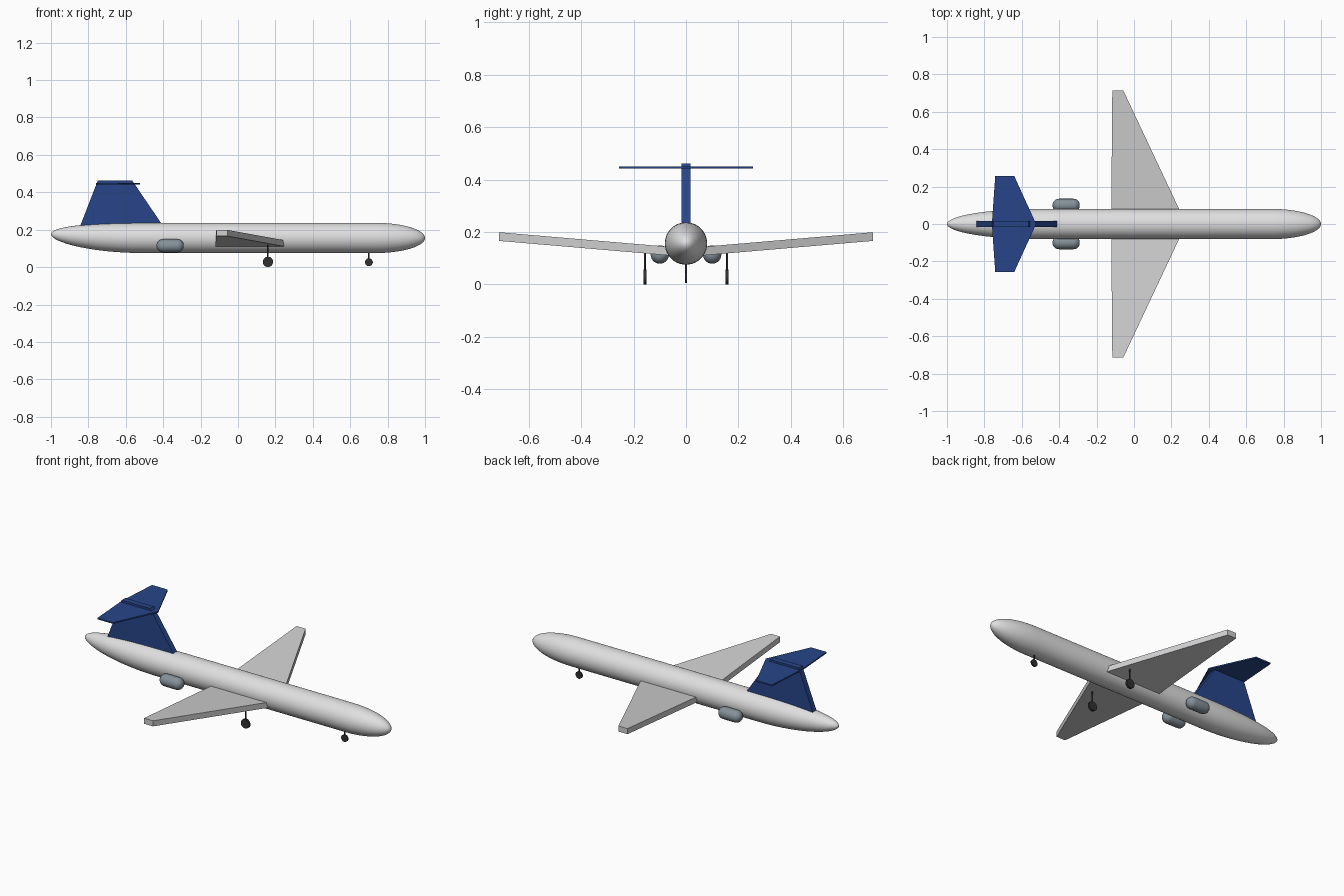
import bpy
import bmesh
from math import sin, cos, pi, sqrt, radians
from mathutils import Vector, Matrix

if "Cube" in bpy.data.objects:
    bpy.data.objects.remove(bpy.data.objects["Cube"])


def material(name, *rgb):
    m = bpy.data.materials.new(name)
    m.use_nodes = True
    m.diffuse_color = (*rgb, 1)
    m.node_tree.nodes["Principled BSDF"].inputs["Base Color"].default_value = (*rgb, 1)
    return m


white = material("fuselage white", 0.74, 0.74, 0.75)
grey = material("wing grey", 0.63, 0.63, 0.64)
blue = material("tail blue", 0.02, 0.06, 0.25)
steel = material("engine steel", 0.23, 0.28, 0.32)
dark = material("gear dark", 0.03, 0.03, 0.034)


def finish(name, bm, mat, smooth=False):
    bmesh.ops.recalc_face_normals(bm, faces=bm.faces)
    mesh = bpy.data.meshes.new(name)
    bm.to_mesh(mesh)
    bm.free()
    mesh.materials.append(mat)
    ob = bpy.data.objects.new(name, mesh)
    bpy.context.collection.objects.link(ob)
    if smooth:
        bpy.ops.object.select_all(action="DESELECT")
        ob.select_set(True)
        bpy.context.view_layer.objects.active = ob
        bpy.ops.object.shade_smooth_by_angle(angle=radians(40))
    return ob


def tube(name, stations, mat, y=0, sides=40):
    """Rings along x; each station is (x, centre z, radius)."""
    bm = bmesh.new()
    rings = []
    for x, z, r in stations:
        rings.append([bm.verts.new((x, y + r * cos(2 * pi * i / sides),
                                    z + r * sin(2 * pi * i / sides)))
                      for i in range(sides)])
    for a, b in zip(rings, rings[1:]):
        for i in range(sides):
            j = (i + 1) % sides
            bm.faces.new((a[i], a[j], b[j], b[i]))
    bm.faces.new(rings[0])
    bm.faces.new(rings[-1])
    return finish(name, bm, mat, smooth=True)


def slab(name, outline, offset, mat):
    """A flat outline extruded along an offset vector."""
    bm = bmesh.new()
    face = bm.faces.new([bm.verts.new(p) for p in outline])
    new = bmesh.ops.extrude_face_region(bm, geom=[face])["geom"]
    bmesh.ops.translate(bm, vec=Vector(offset),
                        verts=[v for v in new if isinstance(v, bmesh.types.BMVert)])
    return finish(name, bm, mat)


def cylinder(name, radius, depth, centre, mat, sides, axis="Z"):
    bm = bmesh.new()
    turn = Matrix.Rotation(pi / 2, 4, "X") if axis == "Y" else Matrix()
    bmesh.ops.create_cone(bm, cap_ends=True, segments=sides, radius1=radius,
                          radius2=radius, depth=depth,
                          matrix=Matrix.Translation(centre) @ turn)
    return finish(name, bm, mat, smooth=True)


# Fuselage: rising elliptical tail, straight body, elliptical nose
R, Z, STEPS = 0.081, 0.156, 14
stations = []
for i in range(STEPS + 1):
    t = cos(pi / 2 * i / STEPS * 0.98 + 0.03)
    stations.append((-0.5 - 0.5 * t, Z + 0.02 * t * t, R * sqrt(1 - t * t)))
for i in range(STEPS + 1):
    t = sin(pi / 2 * i / STEPS * 0.98)
    stations.append((0.73 + 0.27 * t, Z, R * sqrt(1 - t * t)))
tube("fuselage", stations, white)

# Wings, engines and main gear on both sides
for side, s in (("left", 1), ("right", -1)):
    slab(side + "_wing",
         [(-0.122, 0, 0.105), (0.279, 0, 0.105),
          (-0.057, s * 0.714, 0.166), (-0.116, s * 0.714, 0.166)],
         (0, 0, 0.033), grey)

    cap = [(0.035 * sin(a * pi / 12), 0.035 * cos(a * pi / 12)) for a in range(6)]
    rear = [(-0.401 - d, 0.114, r) for d, r in reversed(cap)]
    front = [(-0.324 + d, 0.114, r) for d, r in cap]
    tube(side + "_engine", rear + front, steel, y=s * 0.1, sides=28)

    cylinder(side + "_main_strut", 0.004, 0.09, (0.16, s * 0.157, 0.077), dark, 10)
    cylinder(side + "_main_wheel", 0.028, 0.012, (0.16, s * 0.157, 0.028), dark, 14, "Y")

# Nose gear
cylinder("nose_strut", 0.004, 0.07, (0.7, 0, 0.06), dark, 10)
cylinder("nose_wheel", 0.021, 0.009, (0.7, 0, 0.026), dark, 14, "Y")

# Tail fin and the tailplane near its top
slab("tail_fin",
     [(-0.843, -0.017, 0.222), (-0.402, -0.017, 0.222),
      (-0.565, -0.017, 0.462), (-0.75, -0.017, 0.462)],
     (0, 0.034, 0), blue)
slab("tailplane",
     [(-0.76, 0, 0.442), (-0.742, 0.256, 0.442), (-0.64, 0.256, 0.442),
      (-0.523, 0, 0.442), (-0.64, -0.256, 0.442), (-0.742, -0.256, 0.442)],
     (0, 0, 0.008), blue)
